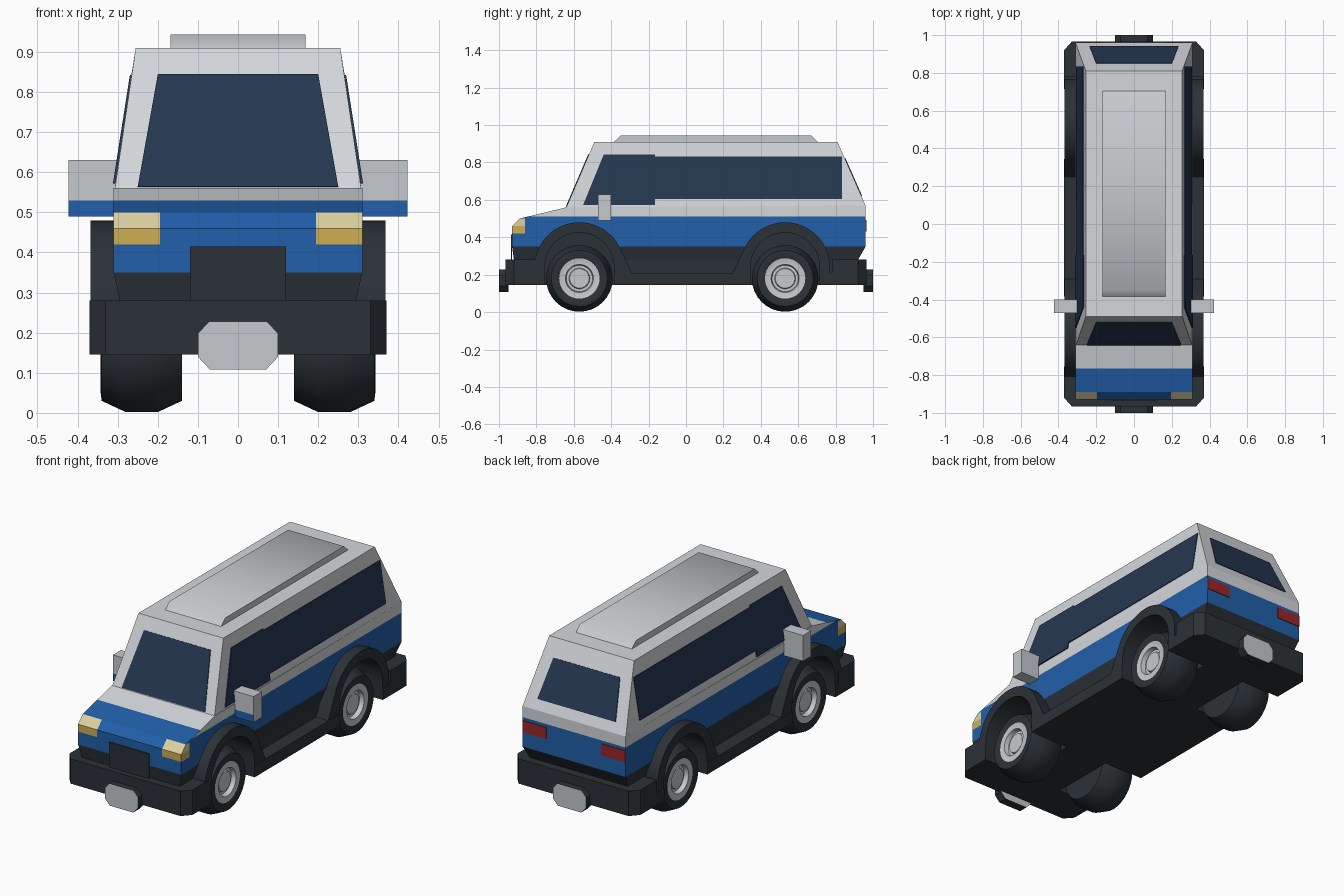
import bpy, bmesh, math
from mathutils import Vector

if "Cube" in bpy.data.objects:
    bpy.data.objects.remove(bpy.data.objects["Cube"])


def material(name, *rgb):
    m = bpy.data.materials.new(name)
    m.use_nodes = True
    m.diffuse_color = (*rgb, 1)
    b = m.node_tree.nodes["Principled BSDF"]
    b.inputs["Base Color"].default_value = (*rgb, 1)
    b.inputs["Roughness"].default_value = 0.7
    return m


white = material("white paint", 0.66, 0.68, 0.71)
blue = material("blue paint", 0.015, 0.115, 0.40)
dark = material("charcoal plastic", 0.024, 0.031, 0.037)
silver = material("silver", 0.56, 0.59, 0.61)
glass = material("navy glass", 0.018, 0.038, 0.08)
amber = material("amber lamp", 0.62, 0.42, 0.09)
cream = material("cream lamp", 0.72, 0.63, 0.36)
red = material("red lamp", 0.33, 0.02, 0.02)


def finish(name, bm, mats, rule=None, smooth=None):
    bmesh.ops.recalc_face_normals(bm, faces=bm.faces[:])
    bm.normal_update()
    if rule:
        for f in bm.faces:
            f.material_index = mats.index(rule(f.calc_center_median(), f.normal))
    mesh = bpy.data.meshes.new(name)
    bm.to_mesh(mesh)
    bm.free()
    for m in mats:
        mesh.materials.append(m)
    ob = bpy.data.objects.new(name, mesh)
    bpy.context.collection.objects.link(ob)
    if smooth:
        activate(ob)
        bpy.ops.object.shade_smooth_by_angle(angle=math.radians(smooth))
    return ob


def activate(ob):
    bpy.ops.object.select_all(action='DESELECT')
    ob.select_set(True)
    bpy.context.view_layer.objects.active = ob


def loft(bm, lower, upper):
    """Closed solid between two loops of equal length."""
    a = [bm.verts.new(p) for p in lower]
    b = [bm.verts.new(p) for p in upper]
    bm.faces.new(a)
    bm.faces.new(b)
    for i in range(len(a)):
        j = (i + 1) % len(a)
        bm.faces.new((a[i], a[j], b[j], b[i]))


def prism(bm, axis, pts, lo, hi):
    place = {'x': lambda p, h: (h, *p), 'y': lambda p, h: (p[0], h, p[1]),
             'z': lambda p, h: (*p, h)}[axis]
    loft(bm, [place(p, lo) for p in pts], [place(p, hi) for p in pts])


def rect(a0, a1, b0, b1):
    return [(a0, b0), (a1, b0), (a1, b1), (a0, b1)]


def cut(bm, axis, *levels):
    n = Vector([float(axis == c) for c in 'xyz'])
    for v in levels:
        bmesh.ops.bisect_plane(bm, geom=bm.verts[:] + bm.edges[:] + bm.faces[:],
                               plane_co=n * v, plane_no=n, dist=1e-5)


def plate(name, pts, mat, outward, thick=0.006):
    """Thin panel lying on a surface."""
    pts = [Vector(p) for p in pts]
    n = (pts[1] - pts[0]).cross(pts[2] - pts[0]).normalized()
    n *= 1 if n.dot(Vector(outward)) > 0 else -1
    bm = bmesh.new()
    loft(bm, [p - n * 0.002 for p in pts], [p + n * (thick - 0.002) for p in pts])
    return finish(name, bm, [mat])


def arc(r, a0, a1, n):
    return [(r * math.cos(t), 0.24 + r * math.sin(t)) for t in
            (math.radians(a0 + (a1 - a0) * i / n) for i in range(n + 1))]


# Axle position and the direction of the nearest bumper
AXLES = {"front": (-0.57, -1), "rear": (0.53, 1)}

# Wheel well cutter
bm = bmesh.new()
for yc, s in AXLES.values():
    well = [(yc + u, z) for u, z in arc(0.185, 0, 180, 20) + [(-0.185, 0), (0.185, 0)]]
    for side in (-1, 1):
        prism(bm, 'x', well, side * 0.13, side * 0.5)
cutter = finish("wheel_well_cutter", bm, [dark])


def cut_wells(ob):
    mod = ob.modifiers.new("wells", 'BOOLEAN')
    mod.operation, mod.solver, mod.object = 'DIFFERENCE', 'EXACT', cutter
    mod.material_mode = 'TRANSFER'
    activate(ob)
    bpy.ops.object.modifier_apply(modifier=mod.name)


# Lower body with painted bands and headlamps
def body_rule(c, n):
    if c.z < 0.35:
        return dark
    if c.y < -0.86 and abs(c.x) > 0.195 and 0.42 < c.z < 0.5:
        return amber if c.z < 0.46 else cream
    bonnet = n.z > 0.15 and c.y < -0.6
    return blue if c.z < (0.53 if bonnet else 0.51) else white


bm = bmesh.new()
prism(bm, 'x', [(-0.92, 0.2), (-0.92, 0.28), (-0.93, 0.35), (-0.93, 0.46), (-0.89, 0.5),
                (-0.64, 0.56), (0.96, 0.57), (0.96, 0.35), (0.92, 0.28), (0.92, 0.2)],
      -0.31, 0.31)
cut(bm, 'z', 0.28, 0.35, 0.42, 0.46, 0.5, 0.51, 0.53)
cut(bm, 'x', -0.195, 0.195)
cut(bm, 'y', -0.86)
for v in bm.verts:
    if v.co.z < 0.3:
        v.co.x *= 0.95
body = finish("lower_body", bm, [white, blue, dark, amber, cream], body_rule)
cut_wells(body)

# Tapered cabin
bm = bmesh.new()
loft(bm, [(-0.307, -0.64, 0.56), (0.307, -0.64, 0.56), (0.31, 0.96, 0.57), (-0.31, 0.96, 0.57)],
     [(-0.255, -0.49, 0.91), (0.255, -0.49, 0.91), (0.255, 0.81, 0.91), (-0.255, 0.81, 0.91)])
finish("cabin", bm, [white])

# Raised roof panel with sloped ends
bm = bmesh.new()
prism(bm, 'x', [(-0.39, 0.905), (-0.35, 0.943), (0.67, 0.943), (0.71, 0.905)], -0.168, 0.168)
finish("roof_panel", bm, [silver], smooth=60)


# Windows
def front_point(x, z):
    return (x, -0.64 + (z - 0.56) * 0.15 / 0.35, z)


def rear_point(x, z):
    return (x, 0.96 - (z - 0.57) * 0.15 / 0.34, z)


plate("windshield", [front_point(*p) for p in
      [(-0.25, 0.563), (0.25, 0.563), (0.2, 0.843), (-0.2, 0.843)]], glass, (0, -1, 0))
plate("rear_window", [rear_point(*p) for p in
      [(-0.235, 0.62), (0.235, 0.62), (0.2, 0.82), (-0.2, 0.82)]], glass, (0, 1, 0))
side_windows = {"front_side_window": [(-0.55, 0.572), (-0.165, 0.572), (-0.165, 0.842), (-0.44, 0.842)],
                "rear_side_window": [(-0.165, 0.605), (0.835, 0.605), (0.835, 0.832), (-0.165, 0.832)]}
for side, label in ((1, "left"), (-1, "right")):
    for name, pts in side_windows.items():
        plate(f"{label}_{name}", [(side * (0.309 - (z - 0.565) * 0.054 / 0.345), y, z)
                                  for y, z in pts], glass, (side, 0, 0))
    # Tail lamp
    plate(f"{label}_tail_lamp", [(side * x, 0.96, z) for x, z in rect(0.165, 0.308, 0.43, 0.493)],
          red, (0, 1, 0))
    # Door mirror, painted low on its front
    bm = bmesh.new()
    prism(bm, 'z', [(side * x, y) for x, y in rect(0.295, 0.423, -0.47, -0.4)], 0.49, 0.63)
    cut(bm, 'z', 0.53)
    finish(f"{label}_mirror", bm, [silver, blue],
           lambda c, n: blue if n.y < -0.9 and c.z < 0.53 else silver)

# Grille
plate("grille", [(x, -0.932, z) for x, z in rect(-0.12, 0.12, 0.27, 0.415)], dark, (0, -1, 0))

# Chassis slab and bumpers
half = [(0.33, -0.965), (0.37, -0.92), (0.37, 0.92), (0.33, 0.965)]
outline = half + [(-x, y) for x, y in reversed(half)]
bm = bmesh.new()
prism(bm, 'z', outline, 0.145, 0.21)
cut_wells(finish("chassis", bm, [dark]))
for label, (yc, s) in AXLES.items():
    bm = bmesh.new()
    end = [(0.37, 0.78), (0.37, 0.92), (0.33, 0.965)]
    end += [(-x, y) for x, y in reversed(end)]
    prism(bm, 'z', [(x, s * y) for x, y in end], 0.2, 0.28)
    cut_wells(finish(f"{label}_bumper", bm, [dark]))

    # Number plate block, bare metal on its faces
    bm = bmesh.new()
    octagon = [(0.07, 0.108), (0.1, 0.14), (0.1, 0.198), (0.072, 0.228)]
    octagon += [(-x, z) for x, z in reversed(octagon)]
    prism(bm, 'y', octagon, s * 0.95, s)
    finish(f"{label}_plate", bm, [silver, dark],
           lambda c, n: silver if abs(n.y) > 0.9 else dark)

    for side, hand in ((1, "left"), (-1, "right")):
        # Flared wheel arch
        bm = bmesh.new()
        flare = arc(0.24, 10, 153, 18) + [(-0.28, 0.21), (-0.28, 0.146), (0.236, 0.146)]
        prism(bm, 'x', [(yc + s * u, z) for u, z in flare], side * 0.25, side * 0.368)
        arch = finish(f"{label}_{hand}_arch", bm, [dark])
        cut_wells(arch)
        activate(arch)
        bpy.ops.object.shade_smooth_by_angle(angle=math.radians(25))

        # Wheel turned from a profile of (distance from hub, radius)
        bm = bmesh.new()
        profile = [(0.14, 0), (0.14, 0.15), (0.2, 0.178), (0.28, 0.178), (0.34, 0.15),
                   (0.343, 0.125), (0.335, 0.108), (0.335, 0.075), (0.31, 0.07),
                   (0.31, 0.056), (0.32, 0.052), (0.32, 0)]
        verts = [bm.verts.new((side * x, yc, 0.18 + r)) for x, r in profile]
        edges = [bm.edges.new(e) for e in zip(verts, verts[1:])]
        bmesh.ops.spin(bm, geom=verts + edges, cent=(0, yc, 0.18), axis=(1, 0, 0),
                       angle=math.tau, steps=32, use_duplicate=False)
        bmesh.ops.remove_doubles(bm, verts=bm.verts[:], dist=1e-4)
        finish(f"{label}_{hand}_wheel", bm, [dark, silver],
               lambda c, n: silver if abs(c.x) > 0.3 and
               math.hypot(c.y - yc, c.z - 0.18) < 0.109 else dark, smooth=35)

bpy.data.objects.remove(cutter)
